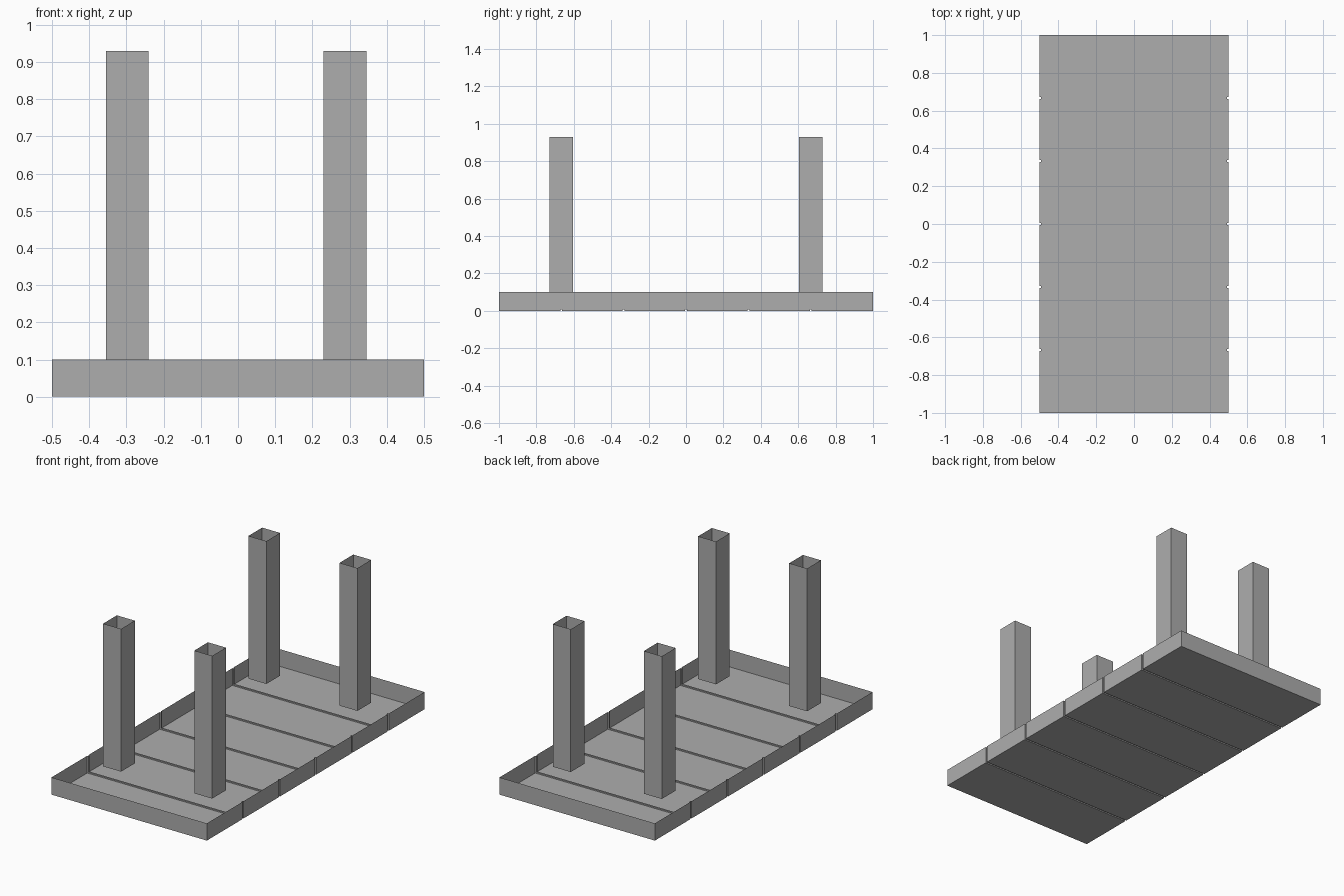
import bpy
import bmesh

cube = bpy.data.objects.get("Cube")
if cube:
    bpy.data.objects.remove(cube, do_unlink=True)

GREY = (0.42, 0.42, 0.42, 1.0)
grey = bpy.data.materials.new("plain grey")
grey.use_nodes = True
grey.diffuse_color = GREY
grey.node_tree.nodes["Principled BSDF"].inputs["Base Color"].default_value = GREY

HALF_WIDTH, HALF_LENGTH, RIM = 0.5, 1.0, 0.1
PLANKS, GAP, DEPTH = 6, 0.01, 0.007
LEG_TOP, LEG_X, LEG_Y = 0.93, 0.0575, 0.063


def finish(name, bm):
    mesh = bpy.data.meshes.new(name)
    bm.to_mesh(mesh)
    bm.free()
    mesh.materials.append(grey)
    obj = bpy.data.objects.new(name, mesh)
    bpy.context.collection.objects.link(obj)
    return obj


def section(bm, y, inset):
    """Open-topped U across the table at y."""
    w = HALF_WIDTH - inset
    points = ((-w, RIM), (-w, inset), (w, inset), (w, RIM))
    return [bm.verts.new((x, y, z)) for x, z in points]


# Tabletop: thin open shell, with recessed seams between the planks
bm = bmesh.new()
sections = [section(bm, -HALF_LENGTH, 0)]
for i in range(1, PLANKS):
    seam = -HALF_LENGTH + 2 * HALF_LENGTH * i / PLANKS
    for side, inset in ((-1, 0), (-1, DEPTH), (1, DEPTH), (1, 0)):
        sections.append(section(bm, seam + side * GAP / 2, inset))
sections.append(section(bm, HALF_LENGTH, 0))
for a, b in zip(sections, sections[1:]):
    for j in range(3):
        bm.faces.new((a[j], b[j], b[j + 1], a[j + 1]))
bm.faces.new(sections[0])
bm.faces.new(reversed(sections[-1]))
finish("plank_tabletop", bm)


# Legs: square tubes, open at both ends
def leg(name, x, y):
    bm = bmesh.new()
    corners = ((-1, -1), (1, -1), (1, 1), (-1, 1))
    low, high = ([bm.verts.new((x + sx * LEG_X, y + sy * LEG_Y, z))
                  for sx, sy in corners] for z in (RIM, LEG_TOP))
    for i in range(4):
        k = (i + 1) % 4
        bm.faces.new((low[i], low[k], high[k], high[i]))
    finish(name, bm)


for side, x in (("right", -0.298), ("left", 0.288)):
    for end, y in (("front", -0.668), ("back", 0.667)):
        leg(f"{end}_{side}_leg", x, y)
